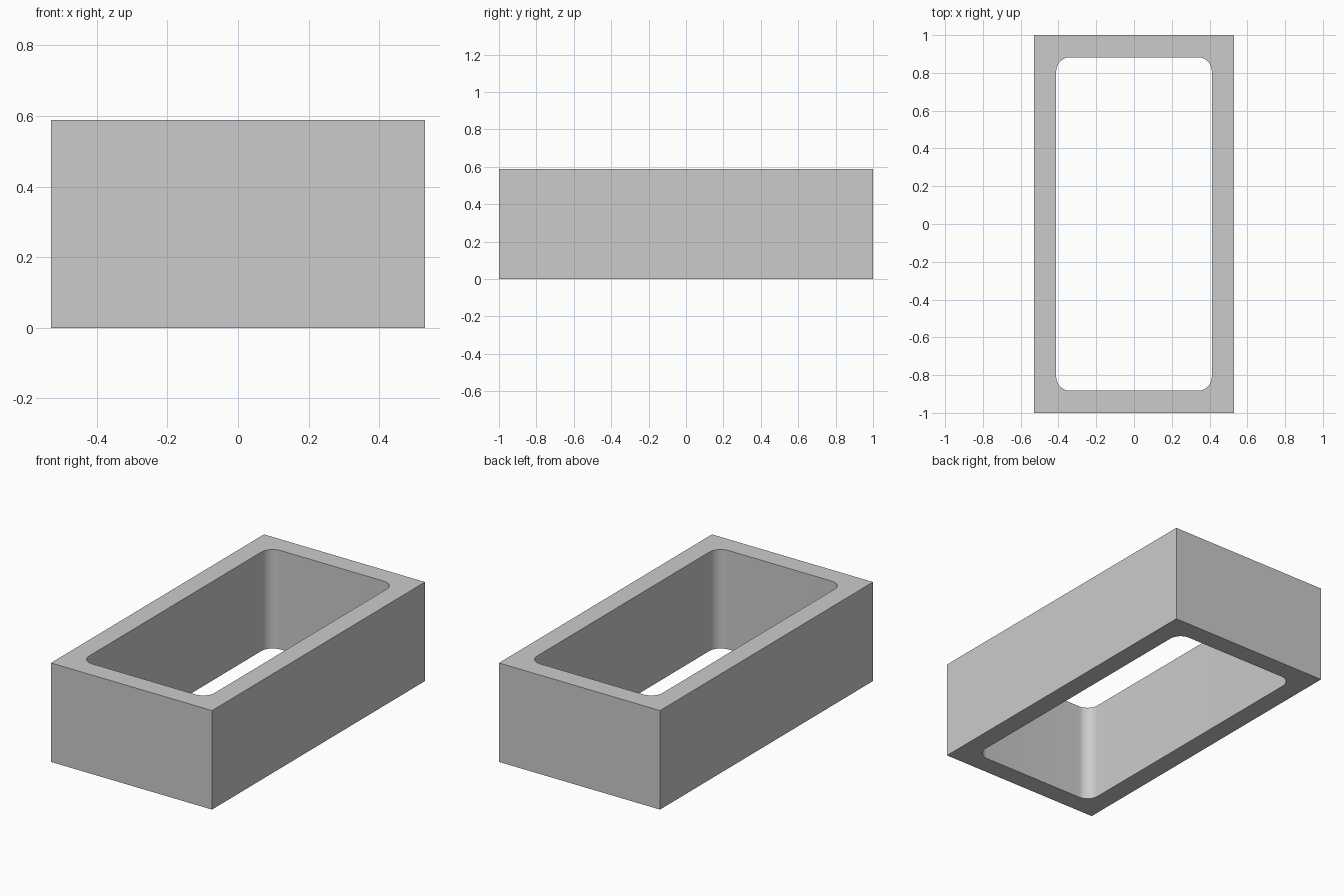
import bpy, bmesh
from math import sin, cos, pi
from mathutils import Vector

cube = bpy.data.objects.get("Cube")
if cube:
    bpy.data.objects.remove(cube, do_unlink=True)

UNIT = 1 / 17
HALF_X, HALF_Y, HEIGHT = 9 * UNIT, 17 * UNIT, 10 * UNIT
WALL, RADIUS, STEPS = 2 * UNIT, 0.073, 12

# Plain grey material
grey = bpy.data.materials.new("plain_grey")
grey.use_nodes = True
colour = (0.6, 0.6, 0.6, 1)
grey.diffuse_color = colour
grey.node_tree.nodes["Principled BSDF"].inputs["Base Color"].default_value = colour

bm = bmesh.new()
signs = [(1, 1), (-1, 1), (-1, -1), (1, -1)]


def level(z):
    """Square outer corners and rounded inner corners at one height."""
    outer = [bm.verts.new((sx * HALF_X, sy * HALF_Y, z)) for sx, sy in signs]
    inner = []
    for i, (sx, sy) in enumerate(signs):
        centre = Vector((sx * (HALF_X - WALL - RADIUS), sy * (HALF_Y - WALL - RADIUS), z))
        angles = [(i + k / STEPS) * pi / 2 for k in range(STEPS + 1)]
        inner.append([bm.verts.new(centre + RADIUS * Vector((cos(a), sin(a), 0))) for a in angles])
    return outer, inner


def rim(outer, inner):
    """Flat rim: a fan at each corner and a quad along each side."""
    for i in range(4):
        j = (i + 1) % 4
        for a, b in zip(inner[i], inner[i][1:]):
            bm.faces.new((outer[i], b, a))
        bm.faces.new((outer[i], outer[j], inner[j][0], inner[i][-1]))


def walls(low, high):
    for i in range(len(low)):
        j = (i + 1) % len(low)
        bm.faces.new((low[i], low[j], high[j], high[i]))


# Open frame: two rims joined by outer and inner walls
bottom, top = level(0), level(HEIGHT)
rim(*bottom)
rim(*top)
walls(bottom[0], top[0])
walls(sum(bottom[1], []), sum(top[1], []))
bmesh.ops.recalc_face_normals(bm, faces=bm.faces)

mesh = bpy.data.meshes.new("rectangular_frame")
bm.to_mesh(mesh)
bm.free()
mesh.materials.append(grey)
frame = bpy.data.objects.new("rectangular_frame", mesh)
bpy.context.collection.objects.link(frame)

# Smooth rounded corners, sharp rim edges
bpy.ops.object.select_all(action="DESELECT")
frame.select_set(True)
bpy.context.view_layer.objects.active = frame
bpy.ops.object.shade_smooth_by_angle(angle=pi / 6)
